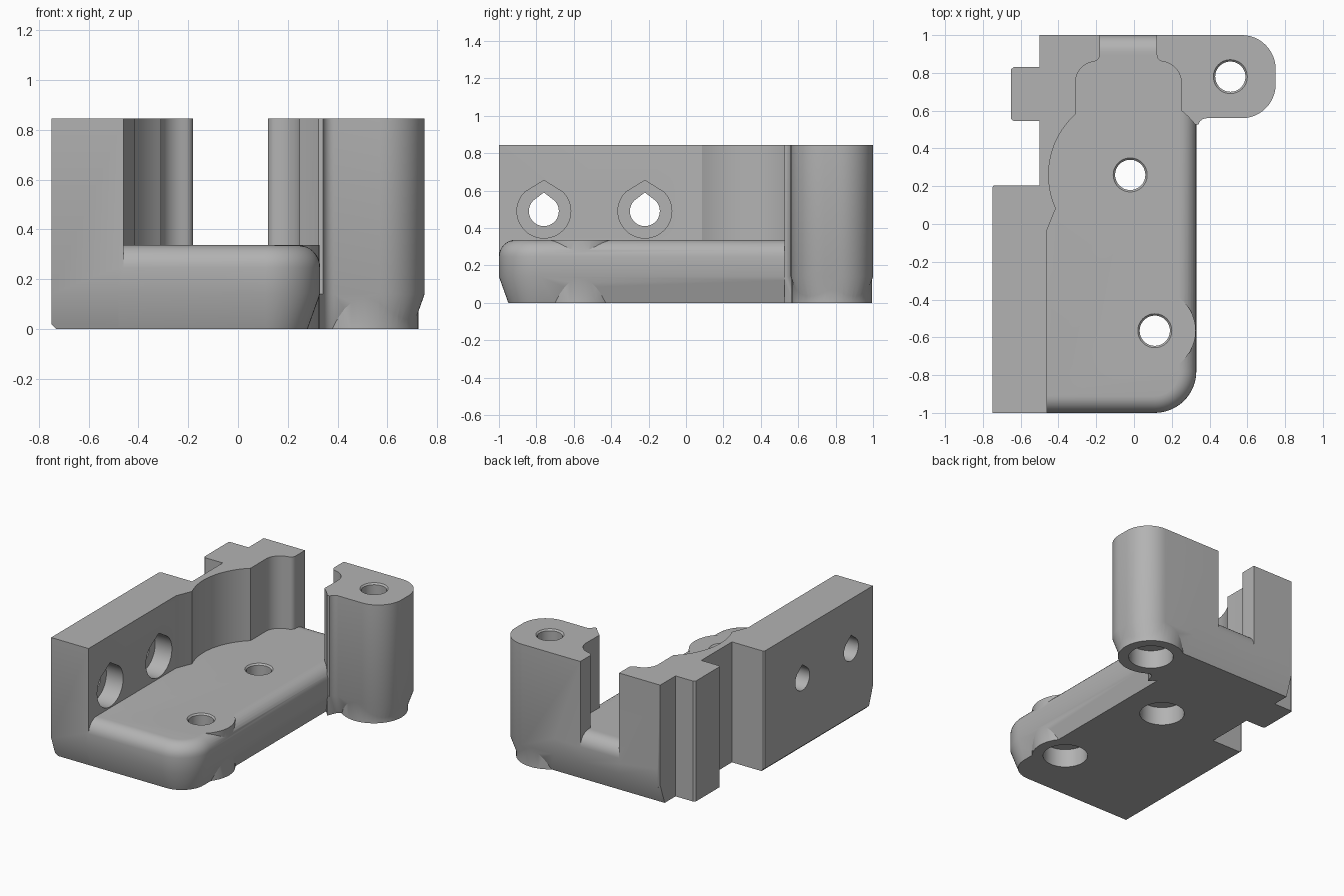
import bpy, bmesh, math
from mathutils import Matrix

cube = bpy.data.objects.get("Cube")
if cube:
    bpy.data.objects.remove(cube, do_unlink=True)

grey = bpy.data.materials.new("plain grey")
grey.use_nodes = True
grey.diffuse_color = (0.45, 0.45, 0.45, 1)
grey.node_tree.nodes["Principled BSDF"].inputs["Base Color"].default_value = (0.45, 0.45, 0.45, 1)

TOP, FLOOR, BEVEL_Z = 0.845, 0.337, 0.14
BORE = (-0.02, 0.26)          # centre of the round pocket
MID = -0.03                   # mirror line of the rear opening


def arc(cx, cy, r, a0, a1, n=12):
    """Points on a circular arc, angles in degrees."""
    angles = [math.radians(a0 + (a1 - a0) * i / n) for i in range(n + 1)]
    return [(cx + r * math.cos(a), cy + r * math.sin(a)) for a in angles]


def loft(name, layers):
    """Solid through matching outlines, given as (z, points)."""
    bm = bmesh.new()
    rings = [[bm.verts.new((x, y, z)) for x, y in pts] for z, pts in layers]
    n = len(rings[0])
    for low, high in zip(rings, rings[1:]):
        for i in range(n):
            j = (i + 1) % n
            bm.faces.new((low[i], low[j], high[j], high[i]))
    bm.faces.new(rings[0][::-1])
    bm.faces.new(rings[-1])
    bmesh.ops.recalc_face_normals(bm, faces=bm.faces)
    mesh = bpy.data.meshes.new(name)
    bm.to_mesh(mesh)
    bm.free()
    mesh.materials.append(grey)
    ob = bpy.data.objects.new(name, mesh)
    bpy.context.collection.objects.link(ob)
    return ob


def cylinder(name, x, y, r, z0, z1, r_top=None):
    ring = lambda rad: arc(x, y, rad, 0, 360, 48)[:-1]
    return loft(name, [(z0, ring(r)), (z1, ring(r_top or r))])


def combine(body, tool, operation):
    mod = body.modifiers.new(tool.name, 'BOOLEAN')
    mod.operation, mod.solver, mod.object = operation, 'EXACT', tool
    bpy.context.view_layer.objects.active = body
    bpy.ops.object.modifier_apply(modifier=mod.name)
    bpy.data.objects.remove(tool, do_unlink=True)


# Rear opening edge, for the right post; mirrored for the wall
def opening():
    return ([(0.12, 0.91)] + arc(0.157, 0.897, 0.037, 180, 255, 5)
            + arc(0.14, 0.75, 0.11, 75, 0, 8))


# Side wall with the rear tab
mirrored = [(2 * MID - x, y) for x, y in opening()]
wall_outline = [(-0.75, -1), (-0.46, -1), (-0.46, -0.03), (-0.415, 0.08)]
wall_outline += arc(*BORE, 0.432, 204, 132, 20)
wall_outline += mirrored[::-1] + [(-0.18, 1), (-0.5, 1)]
wall_outline += [(-0.5, 0.83), (-0.637, 0.83), (-0.65, 0.82), (-0.65, 0.555), (-0.637, 0.545)]
wall_outline += [(-0.5, 0.545), (-0.5, 0.205), (-0.74, 0.205), (-0.75, 0.195)]


def tucked(left, end):
    return [(max(x, left), max(-end, min(end, y))) for x, y in wall_outline]


bracket = loft("bracket", [(0, tucked(-0.73, 0.95)), (0.02, tucked(-0.75, 0.957)),
                           (BEVEL_Z, wall_outline), (TOP, wall_outline)])


# Floor slab with slanted foot and rounded upper edge
def floor_outline(i):
    right, end = 0.33 - i, 1 - i
    return ([(-0.48, -end)] + arc(0.11, -0.78, 0.22 - i, -90, 0)
            + [(right, end), (-0.48, end)])


R = 0.09
layers = [(0, floor_outline(0.05)), (BEVEL_Z, floor_outline(0))]
for k in range(9):
    a = math.radians(90 * k / 8)
    layers.append((FLOOR - R + R * math.sin(a), floor_outline(R * (1 - math.cos(a)))))
combine(bracket, loft("floor_slab", layers), 'UNION')


# Rear post with the rounded lobe
def post_outline(i):
    r = 0.18
    pts = opening() + arc(*BORE, 0.435, 52, 38, 4)
    pts += arc(0.385, 0.515 + i, 0.045, 165, 90, 6)
    pts += arc(0.57, 0.56 + r, r - i, -90, 0) + arc(0.57, 1 - r, r - i, 0, 90)
    return pts + [(0.12, 1 - i)]


combine(bracket, loft("rear_post", [(0, post_outline(0.05)), (BEVEL_Z, post_outline(0)),
                                    (TOP, post_outline(0))]), 'UNION')

# Round bosses around the outer screws
combine(bracket, cylinder("front_boss", 0.11, -0.565, 0.217, 0, FLOOR), 'UNION')
combine(bracket, cylinder("rear_boss", 0.51, 0.78, 0.215, 0, 0.3), 'UNION')

# Vertical screw holes, counterbored from below
for x, y, top in ((0.51, 0.78, TOP), (*BORE, FLOOR), (0.11, -0.565, FLOOR)):
    combine(bracket, cylinder("screw_hole", x, y, 0.08, -0.1, top + 0.1), 'DIFFERENCE')
    combine(bracket, cylinder("hole_rim", x, y, 0.08, top - 0.01, top + 0.01, 0.1), 'DIFFERENCE')
    combine(bracket, cylinder("head_recess", x, y, 0.145, -0.1, 0.13), 'DIFFERENCE')


# Teardrop holes through the side wall
def teardrop(name, y, r, tip, x0, x1):
    pts = arc(0, 0, r, 135, 405, 36) + [(0, tip)]
    ob = loft(name, [(x0, pts), (x1, pts)])
    # local (x, y, z) becomes world (y, z, x)
    ob.data.transform(Matrix(((0, 0, 1, 0), (1, 0, 0, y), (0, 1, 0, 0.49), (0, 0, 0, 1))))
    return ob


for y in (-0.76, -0.22):
    combine(bracket, teardrop("cross_hole", y, 0.08, 0.1, -0.9, -0.3), 'DIFFERENCE')
    combine(bracket, teardrop("cross_recess", y, 0.144, 0.165, -0.59, -0.3), 'DIFFERENCE')

bpy.ops.object.select_all(action='DESELECT')
bracket.select_set(True)
bpy.context.view_layer.objects.active = bracket
bpy.ops.object.shade_smooth_by_angle(angle=math.radians(25))
